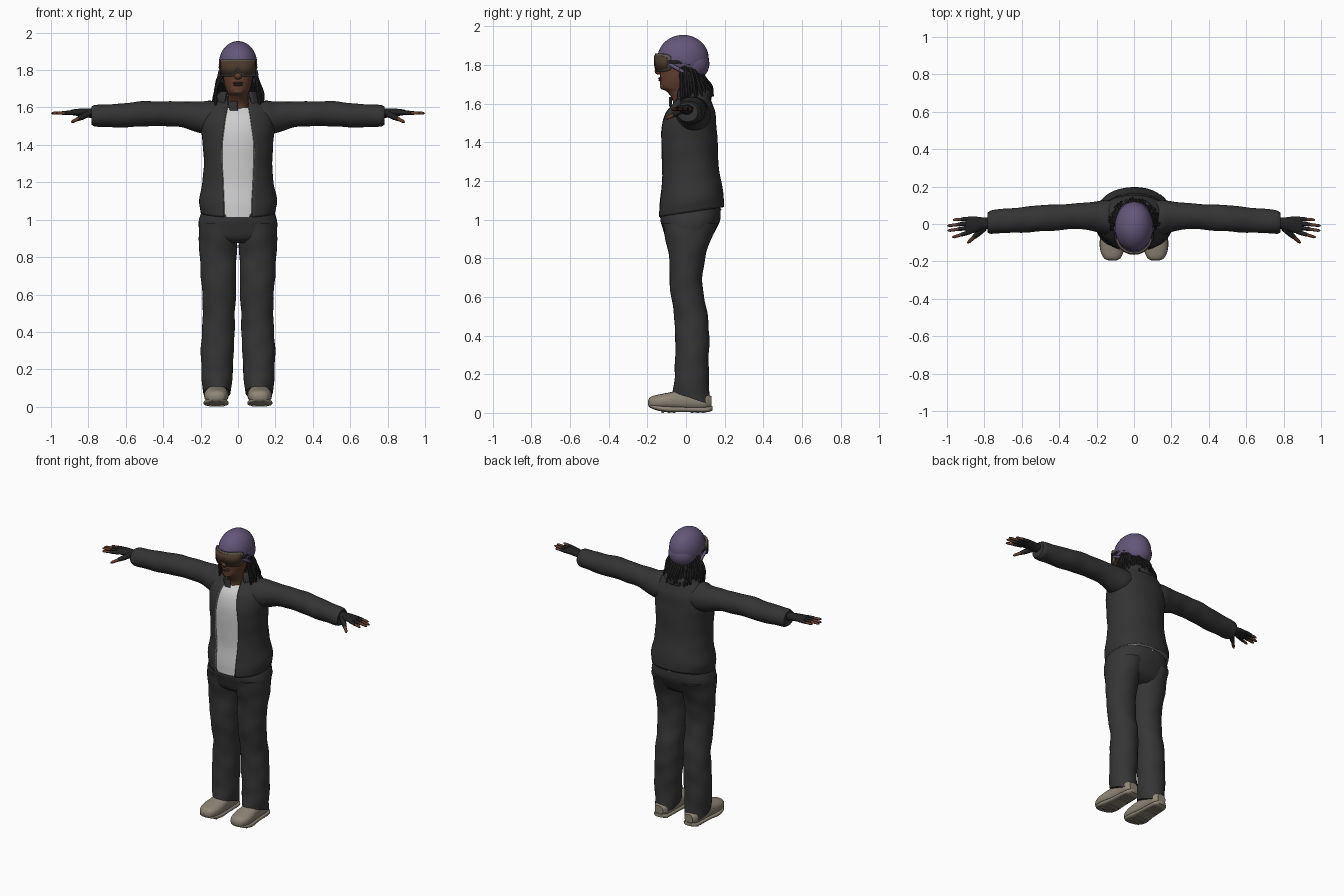
import bpy, bmesh, math, random
from math import sin, cos, pi
from mathutils import Vector, Matrix

random.seed(4)
if "Cube" in bpy.data.objects:
    bpy.data.objects.remove(bpy.data.objects["Cube"])


def material(name, *rgb):
    m = bpy.data.materials.new(name)
    m.use_nodes = True
    m.diffuse_color = (*rgb, 1)
    m.node_tree.nodes["Principled BSDF"].inputs["Base Color"].default_value = (*rgb, 1)
    return m


JACKET = material("charcoal_jacket", .034, .034, .034)
TROUSERS = material("charcoal_trousers", .036, .036, .037)
SHIRT = material("white_shirt", .62, .62, .63)
LINING = material("beige_lining", .36, .33, .26)
HAT = material("purple_knit", .125, .095, .19)
SKIN = material("brown_skin", .12, .05, .028)
HAIR = material("black_hair", .016, .016, .017)
SHOE = material("taupe_clog", .27, .24, .185)
FRAME = material("goggle_frame", .10, .085, .07)
LENS = material("brown_lens", .07, .04, .024)


def finish(name, bm, mats, mirror=False, thick=0, rim=0, angle=50):
    """Turn a bmesh into a smooth-shaded object."""
    bmesh.ops.recalc_face_normals(bm, faces=bm.faces)
    me = bpy.data.meshes.new(name)
    bm.to_mesh(me)
    bm.free()
    for m in mats:
        me.materials.append(m)
    ob = bpy.data.objects.new(name, me)
    bpy.context.collection.objects.link(ob)
    if thick:
        s = ob.modifiers.new("thickness", "SOLIDIFY")
        s.thickness, s.offset, s.material_offset_rim = thick, -1, rim
    if mirror:
        ob.modifiers.new("mirror", "MIRROR").use_mirror_merge = False
    bpy.ops.object.select_all(action="DESELECT")
    ob.select_set(True)
    bpy.context.view_layer.objects.active = ob
    bpy.ops.object.shade_smooth_by_angle(angle=math.radians(angle))
    return ob


def bridge(bm, rings, closed=True, caps=True):
    rows = [[bm.verts.new(p) for p in r] for r in rings]
    n = len(rows[0])
    for a, b in zip(rows, rows[1:]):
        for i in range(n if closed else n - 1):
            j = (i + 1) % n
            bm.faces.new((a[i], a[j], b[j], b[i]))
    if closed and caps:
        bm.faces.new(rows[0])
        bm.faces.new(rows[-1])


def refine(keys, steps):
    """Smoothly interpolate cross-section keys (first value is the position)."""
    def slope(i):
        a, b = keys[max(i - 1, 0)], keys[min(i + 1, len(keys) - 1)]
        return [(q - p) / (b[0] - a[0]) for p, q in zip(a, b)]
    out = []
    for i in range(len(keys) - 1):
        a, b, h = keys[i], keys[i + 1], keys[i + 1][0] - keys[i][0]
        for s in range(steps):
            u = s / steps
            w = (1 - 3*u*u + 2*u**3, 3*u*u - 2*u**3, h*(u - 2*u*u + u**3), h*(u**3 - u*u))
            out.append([w[0]*p + w[1]*q + w[2]*m + w[3]*n
                        for p, q, m, n in zip(a, b, slope(i), slope(i + 1))])
            out[-1][0] = a[0] + h*u
    return out + [list(keys[-1])]


def loft(name, keys, mats, axis="z", power=2.0, sides=32, folds=0, steps=5,
         warp=None, caps=True, **kw):
    """Keys: position, centre pair, radius pair, optional front opening half-width."""
    rings = []
    for k in refine(keys, steps):
        t, c, d, r, s = k[:5]
        opened = len(k) > 5
        a0 = math.asin(min(.95, k[5] / r)) if opened else 0
        ring = []
        for i in range(sides):
            a = a0 + (2*pi - 2*a0) * i / (sides - 1 if opened else sides)
            f = 1 + folds * (sin(3*a + 31*t) + sin(2*a - 47*t))
            u, v = [math.copysign(abs(q) ** (2/power), q) for q in (sin(a), -cos(a))]
            u, v = c + r*f*u, d + s*f*v
            p = Vector({"z": (u, v, t), "x": (t, u, v), "y": (u, t, v)}[axis])
            ring.append(warp(p) if warp else p)
        rings.append(ring)
    bm = bmesh.new()
    bridge(bm, rings, not opened, caps)
    return finish(name, bm, mats, **kw)


def tubes(name, paths, mats, sides=8, **kw):
    """Each path is a list of (point, radius)."""
    bm = bmesh.new()
    for path in paths:
        pts = [Vector(p) for p, _ in path]
        rings = []
        for i, (_, r) in enumerate(path):
            d = (pts[min(i + 1, len(pts) - 1)] - pts[max(i - 1, 0)]).normalized()
            u = d.cross(Vector((.3, 1, .2))).normalized()
            v = d.cross(u)
            rings.append([pts[i] + r*(u*cos(2*pi*k/sides) + v*sin(2*pi*k/sides))
                          for k in range(sides)])
        bridge(bm, rings)
    return finish(name, bm, mats, **kw)


def ball(name, centre, size, mat, cut=None, **kw):
    bm = bmesh.new()
    bmesh.ops.create_uvsphere(bm, u_segments=32, v_segments=20, radius=1)
    bmesh.ops.transform(bm, matrix=Matrix.Translation(centre) @ Matrix.Diagonal((*size, 1)), verts=bm.verts)
    if cut:
        bmesh.ops.bisect_plane(bm, geom=bm.verts[:] + bm.edges[:] + bm.faces[:],
                               plane_co=cut[0], plane_no=cut[1], clear_inner=True)
    return finish(name, bm, [mat], **kw)


# Jacket body, open at the front, with the shirt just inside it
def hem_tilt(p):
    return p + Vector((0, 0, .15 * p.y * max(0, min(1, (1.3 - p.z) / .2))))


body = [(1.035, .025, .200, .172), (1.10, .025, .208, .170), (1.20, .022, .190, .157),
        (1.30, .015, .183, .152), (1.40, .012, .188, .152), (1.48, .012, .196, .146),
        (1.55, .020, .190, .132), (1.60, .032, .165, .104), (1.64, .042, .125, .082),
        (1.67, .045, .100, .070)]
gaps = [.068, .068, .074, .080, .080, .070, .060, .052, .052, .055]
loft("jacket_body", [(z, 0, y, r, s, g) for (z, y, r, s), g in zip(body, gaps)],
     [JACKET, LINING], power=2.2, sides=48, folds=.004, warp=hem_tilt, thick=.009, rim=1)
loft("shirt", [(z, 0, y, r - .012, s - .012) for z, y, r, s in body[:8]], [SHIRT],
     power=2.2, sides=48, warp=hem_tilt)
loft("collar", [(1.62, 0, .035, .125, .098, .075), (1.655, 0, .035, .118, .100, .07),
                (1.685, 0, .03, .095, .088, .065)], [JACKET], sides=40, folds=.012, thick=.012)
loft("collar_flap", [(1.585, -.022, -.082, .022, .007), (1.635, -.03, -.078, .026, .009)],
     [JACKET], sides=16)

# Sleeves
loft("sleeves", [(.06, .03, 1.55, .09, .07), (.15, .035, 1.546, .092, .090), (.20, .040, 1.547, .082, .084),
                 (.30, .042, 1.563, .068, .069), (.40, .036, 1.566, .069, .066), (.50, .030, 1.567, .070, .067),
                 (.60, .022, 1.558, .068, .065), (.70, .016, 1.556, .064, .060), (.765, .010, 1.555, .063, .057),
                 (.782, .008, 1.556, .054, .049)],
     [JACKET], axis="x", folds=.012, mirror=True)

# Trousers
loft("trouser_hips", [(.875, 0, .01, .12, .08), (.90, 0, .012, .195, .112), (.95, 0, .018, .208, .138),
                      (1.0, 0, .022, .208, .155), (1.07, 0, .025, .185, .153)],
     [TROUSERS], power=2.3, sides=40, folds=.003)


def cuff_slant(p):
    return p - Vector((0, 0, .35 * p.y * max(0, (.25 - p.z) / .17)))


loft("trouser_legs", [(.085, .112, .030, .074, .098), (.13, .112, .028, .080, .092), (.20, .113, .030, .084, .088),
                      (.30, .110, .031, .088, .087), (.40, .106, .032, .087, .088), (.50, .102, .026, .086, .087),
                      (.60, .102, .008, .090, .085), (.70, .104, 0, .094, .085), (.80, .107, .006, .098, .093),
                      (.90, .106, .012, .104, .118), (.98, .104, .022, .100, .145)],
     [TROUSERS], folds=.013, warp=cuff_slant, mirror=True)
ball("back_button", (0, .176, 1.052), (.007, .007, .007), LINING)

# Clogs with soles and treads
loft("clog_uppers", [(-.196, .115, .052, .020, .014), (-.185, .116, .054, .042, .028), (-.15, .117, .056, .060, .037),
                     (-.10, .116, .060, .065, .043), (-.04, .114, .064, .060, .050), (.04, .112, .064, .054, .052),
                     (.10, .112, .060, .050, .045), (.132, .112, .056, .030, .030)],
     [SHOE], axis="y", power=2.4, mirror=True)
loft("clog_soles", [(-.190, .116, .040, .030, .010), (-.16, .117, .029, .057, .013), (-.10, .117, .020, .067, .016),
                    (-.02, .114, .018, .058, .014), (.06, .112, .017, .054, .014), (.115, .112, .018, .048, .014),
                    (.137, .112, .024, .028, .012)],
     [SHOE], axis="y", power=3.2, mirror=True)
bm = bmesh.new()
for y in (-.12, -.09, -.06, .03, .06, .09):
    bmesh.ops.create_cube(bm, matrix=Matrix.Translation((.114, y, .007)) @ Matrix.Diagonal((.08, .012, .014, 1)))
finish("clog_treads", bm, [SHOE], mirror=True)

# Fingerless gloves, fingertips and thumbs
loft("glove_palms", [(.755, .005, 1.568, .034, .030), (.80, .003, 1.570, .032, .024), (.84, -.002, 1.573, .041, .021),
                     (.885, -.006, 1.574, .045, .015), (.90, -.006, 1.573, .040, .010)],
     [HAIR], axis="x", sides=20, mirror=True)
gloved, bare = [], []
for base_y, tip_x, tip_y in ((-.041, .972, -.072), (-.018, .996, -.036), (.006, .998, -.010), (.028, .968, .022)):
    a, b = Vector((.87, base_y, 1.573)), Vector((tip_x, tip_y, 1.569))
    gloved.append([(a, .0115), (a.lerp(b, .3), .0115), (a.lerp(b, .55), .0105)])
    bare.append([(a.lerp(b, .5), .009), (a.lerp(b, .9), .008), (b, .004)])
a, b = Vector((.80, -.02, 1.566)), Vector((.89, -.102, 1.522))
gloved.append([(a, .018), (a.lerp(b, .4), .016), (a.lerp(b, .62), .012)])
bare.append([(a.lerp(b, .6), .0105), (a.lerp(b, .9), .009), (b, .004)])
tubes("glove_fingers", gloved, [HAIR], mirror=True)
tubes("bare_fingertips", bare, [SKIN], mirror=True)

# Head and face
loft("head", [(1.56, 0, 0, .062, .065), (1.62, 0, -.010, .054, .060), (1.66, 0, -.028, .052, .070),
              (1.68, 0, -.045, .058, .083), (1.72, 0, -.043, .072, .091), (1.78, 0, -.040, .080, .094),
              (1.85, 0, -.035, .078, .096), (1.90, 0, -.03, .05, .06)], [SKIN])
ball("nose", (0, -.140, 1.768), (.021, .022, .019), SKIN)
ball("nose_bridge", (0, -.132, 1.79), (.011, .016, .035), SKIN)
ball("upper_lip", (0, -.131, 1.731), (.027, .013, .006), LENS)
ball("lower_lip", (0, -.130, 1.721), (.024, .013, .007), LENS)
ball("chin", (0, -.116, 1.688), (.028, .018, .017), SKIN)


# Goggles: a curved frame with a lens plate and side arms
def visor(name, mat, radius, low, high, sweep, thick):
    cols = []
    for i in range(33):
        a = sweep * (i / 16 - 1)
        x = radius * sin(a)
        notch = .022 * math.exp(-(x / .022) ** 2)
        corner = .014 * abs(a / sweep) ** 8
        y = -.062 - radius * cos(a)
        cols.append([(x, y, low + notch + corner), (x, y, high - corner)])
    bm = bmesh.new()
    bridge(bm, cols, closed=False)
    finish(name, bm, [mat], thick=thick)


visor("goggle_frame", FRAME, .099, 1.764, 1.858, 1.40, .012)
visor("goggle_lens", LENS, .1025, 1.774, 1.848, 1.22, .004)
tubes("goggle_arms", [[((.096, -.09, 1.815), .009), ((.096, -.04, 1.815), .008), ((.09, .02, 1.80), .007)]],
      [HAIR], mirror=True)

# Knitted hat with a rolled rim
tilt = Vector((0, .5, .866))
ball("hat_crown", (0, -.015, 1.832), (.103, .133, .123), HAT, cut=((0, -.145, 1.838), tilt), thick=.006)
ball("hat_slouch", (0, .035, 1.805), (.090, .086, .084), HAT)
rim = []
for i in range(41):
    a = 2 * pi * i / 40
    y = -.035 + .112 * sin(a)
    rim.append(((.099 * cos(a), y, 1.838 - (y + .145) * .57), .010))
tubes("hat_rim", [rim], [HAT], sides=10)

# Hair: a mass under the hat and hanging locks
ball("hair_base", (0, .02, 1.735), (.082, .062, .075), HAIR)
locks = []
for i in range(30):
    a = -.35 + (pi + .7) * i / 29
    c, s = cos(a), sin(a)
    side = abs(c)
    end = Vector((c * random.uniform(.11, .135), .015 + s * random.uniform(.10, .135),
                  1.66 - .075 * side + random.uniform(-.02, .02)))
    start = Vector((c * .084, .0 + s * .06, 1.80 - .03 * max(s, 0)))
    path = []
    for k in range(9):
        u = k / 8
        p = start.lerp(end, u)
        p += Vector((c, s, 0)) * (.016 * sin(pi * u) + .004 * sin(9*u + i))
        path.append((p, .0105 * (1 - .5 * u ** 3)))
    locks.append(path)
tubes("hair_locks", locks, [HAIR], sides=7)
